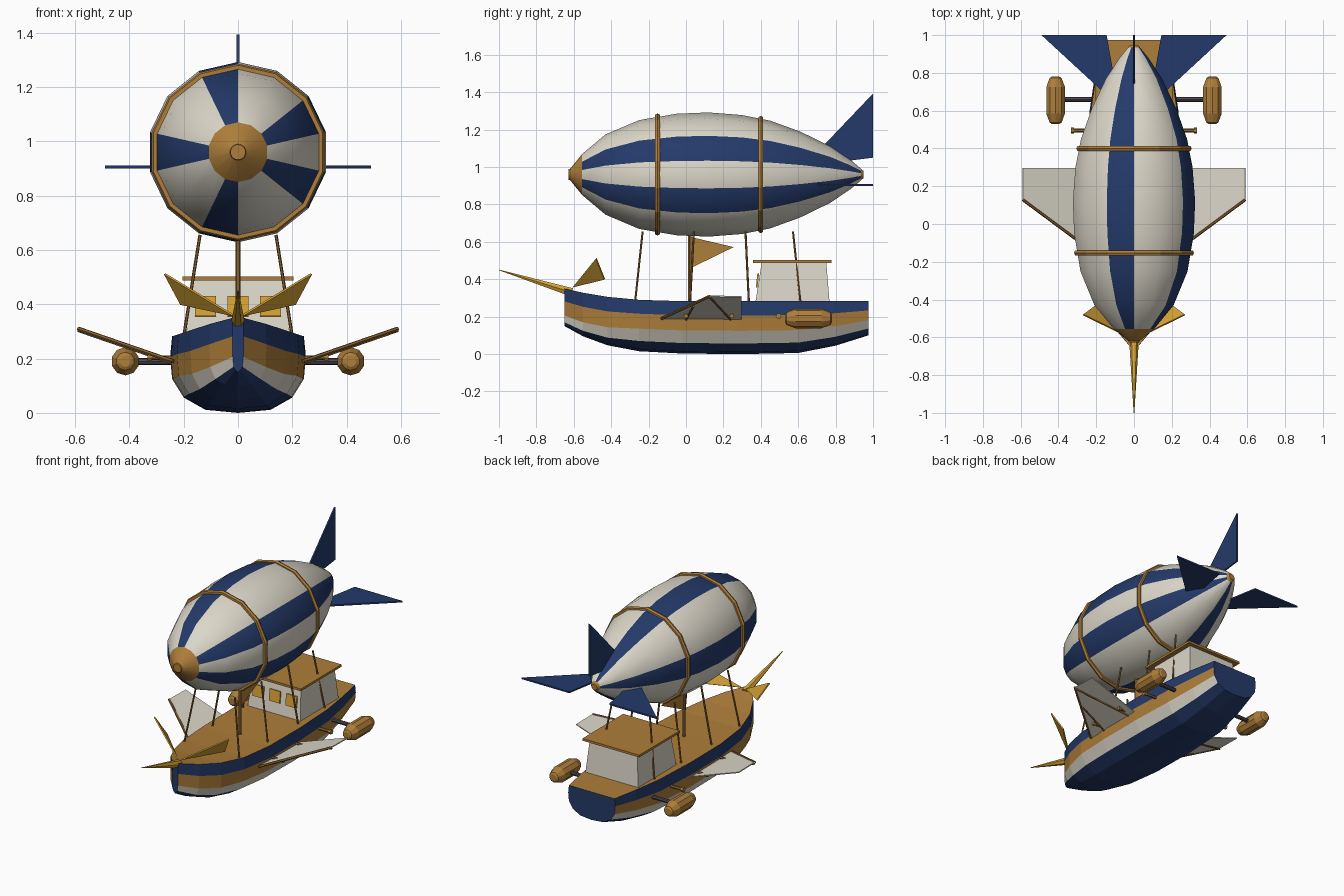
import bpy, bmesh, math
from mathutils import Vector

if "Cube" in bpy.data.objects:
    bpy.data.objects.remove(bpy.data.objects["Cube"])


def material(name, r, g, b):
    m = bpy.data.materials.new(name)
    lin = [((c / 255 + 0.055) / 1.055) ** 2.4 for c in (r, g, b)]
    m.diffuse_color = (*lin, 1)
    m.use_nodes = True
    m.node_tree.nodes["Principled BSDF"].inputs["Base Color"].default_value = m.diffuse_color
    return m


NAVY = material("navy", 36, 58, 106)
CREAM = material("cream", 220, 215, 201)
WOOD = material("warm wood", 174, 126, 58)
GOLD = material("bright gold", 216, 164, 54)
ROPE = material("rope brown", 140, 100, 50)
IRON = material("dark iron", 78, 72, 82)


def make(name, verts, faces, mats, index=None, smooth=False):
    bm = bmesh.new()
    vs = [bm.verts.new(v) for v in verts]
    for i, f in enumerate(faces):
        face = bm.faces.new([vs[k] for k in f])
        face.material_index = index[i] if index else 0
        face.smooth = smooth
    bmesh.ops.recalc_face_normals(bm, faces=bm.faces)
    me = bpy.data.meshes.new(name)
    bm.to_mesh(me)
    bm.free()
    for m in mats:
        me.materials.append(m)
    ob = bpy.data.objects.new(name, me)
    bpy.context.collection.objects.link(ob)
    if smooth:
        bpy.context.view_layer.objects.active = ob
        ob.select_set(True)
        bpy.ops.object.shade_smooth_by_angle(angle=math.radians(32))
        ob.select_set(False)
    return ob


def lathe(name, profile, n, mats, centre, rule=None, smooth=False, closed=False):
    """Revolve (y, radius) points about a y axis, first vertex at the top."""
    verts, faces, idx = [], [], []
    for y, r in profile:
        for k in range(n):
            a = math.pi / 2 + 2 * math.pi * k / n
            verts.append((centre[0] + r * math.cos(a), centre[1] + y, centre[2] + r * math.sin(a)))
    rows = len(profile)
    for i in range(rows if closed else rows - 1):
        j = (i + 1) % rows
        for k in range(n):
            k2 = (k + 1) % n
            faces.append((i * n + k, i * n + k2, j * n + k2, j * n + k))
            idx.append(rule(i, k) if rule else 0)
    if not closed:
        faces += [tuple(range(n)), tuple(range((rows - 1) * n, rows * n))]
        idx += [rule(0, 0), rule(rows - 2, 0)] if rule else [0, 0]
    return make(name, verts, faces, mats, idx, smooth)


def rod(name, a, b, r1, mat, r2=None, n=6):
    a, b = Vector(a), Vector(b)
    r2 = r1 if r2 is None else r2
    q = (b - a).to_track_quat('Z', 'Y')
    verts = []
    for p, r in ((a, r1), (b, r2)):
        for k in range(n):
            t = 2 * math.pi * k / n
            verts.append(p + q @ Vector((r * math.cos(t), r * math.sin(t), 0)))
    faces = [(k, (k + 1) % n, n + (k + 1) % n, n + k) for k in range(n)]
    faces += [tuple(range(n)), tuple(range(n, 2 * n))]
    return make(name, verts, faces, [mat])


def plate(name, pts, thick, mat):
    """Thin flat panel from an outline."""
    pts = [Vector(p) for p in pts]
    off = (pts[1] - pts[0]).cross(pts[2] - pts[0]).normalized() * thick / 2
    n = len(pts)
    faces = [(k, (k + 1) % n, n + (k + 1) % n, n + k) for k in range(n)]
    faces += [tuple(range(n)), tuple(range(n, 2 * n))]
    return make(name, [p + off for p in pts] + [p - off for p in pts], faces, [mat])


def frustum(name, lo, hi, mat):
    """Box with separate (x half, y0, y1, z) bottom and top."""
    verts = []
    for x, y0, y1, z in (lo, hi):
        verts += [(-x, y0, z), (x, y0, z), (x, y1, z), (-x, y1, z)]
    faces = [(0, 1, 2, 3), (4, 5, 6, 7)] + [(k, (k + 1) % 4, 4 + (k + 1) % 4, 4 + k) for k in range(4)]
    return make(name, verts, faces, [mat])


# balloon: 14 sided envelope with stripes, wooden nose and tail caps
AXIS = 0.96
envelope = [(-.62, .03), (-.555, .11), (-.43, .215), (-.25, .291), (-.05, .325), (.12, .332), (.3, .318),
            (.45, .288), (.61, .23), (.77, .152), (.88, .078), (.935, .032), (.948, .02)]
last = len(envelope) - 2
lathe("balloon", envelope, 14, [CREAM, NAVY, WOOD], (0, 0, AXIS),
      lambda i, k: 2 if i in (0, last) else (1 if k in (0, 3, 6, 9, 11) else 0), smooth=True)
lathe("nose_button", [(-.628, .028), (-.61, .032)], 14, [WOOD], (0, 0, AXIS))
for name, y, r in (("front_hoop", -.153, .312), ("rear_hoop", .4, .299)):
    lathe(name, [(-.013, r - .014), (-.013, r + .008), (0, r + .014), (.013, r + .008), (.013, r - .014)],
          14, [WOOD], (0, y, AXIS), closed=True)

# tail fins
plate("top_fin", [(0, .735, 1.115), (0, 1, 1.393), (0, 1, 1.05), (0, .76, 1.02)], .01, NAVY)
for s in (-1, 1):
    plate("side_fin", [(s * .165, .7, .905), (s * .49, 1, .905), (s * .145, 1, .905), (s * .1, .75, .905)], .01, NAVY)

# hull: stations (y, half width, sheer height, keel height), painted in bands
stations = [(-.65, .02, .35, .15), (-.55, .105, .328, .095), (-.42, .175, .306, .047), (-.25, .225, .29, .015),
            (-.02, .247, .283, .003), (.3, .25, .283, 0), (.6, .235, .283, .006), (.8, .205, .283, .045),
            (.975, .17, .283, .1)]
mid = [(.97, 1), (1, .73), (.97, .44), (.8, .2), (.48, .04)]
bow_heights = [1, .66, .28, .1, .04]
verts, faces, idx = [], [], []
for y, w, top, keel in stations:
    t = max(0, min(1, (-.25 - y) / .4))
    half = []
    for (fx, fz), bz in zip(mid, bow_heights):
        f = fz + (bz - fz) * t
        half.append((w * fx, y, keel + (top - keel) * f))
    verts += half + [(0, y, keel)] + [(-x, y, z) for x, y, z in reversed(half)]
n = 11
band = [0, 1, 2, 0, 0, 0, 0, 2, 1, 0, 1]  # last one is the deck
for i in range(len(stations) - 1):
    for k in range(n):
        k2 = (k + 1) % n
        faces.append((i * n + k, i * n + k2, (i + 1) * n + k2, (i + 1) * n + k))
        idx.append(band[k])
faces += [tuple(range(n)), tuple(range(len(verts) - n, len(verts)))]
idx += [0, 0]
make("hull", verts, faces, [NAVY, WOOD, CREAM], idx)

# cabin with roof and front windows
frustum("cabin", (.192, .37, .768, .27), (.172, .405, .75, .49), CREAM)
frustum("cabin_roof", (.205, .357, .777, .488), (.205, .357, .777, .503), WOOD)
for x in (-.12, 0, .12):
    plate("cabin_window", [(x - .039, .378, .356), (x + .039, .378, .356),
                           (x + .039, .386, .43), (x - .039, .386, .43)], .009, GOLD)

# bowsprit and winged figurehead
rod("bowsprit", (0, -.61, .33), (0, -1, .45), .026, GOLD, .002)
for s in (-1, 1):
    plate("figurehead_wing", [(s * .015, -.605, .358), (s * .27, -.48, .512), (s * .21, -.435, .4)], .008, GOLD)

# mast and pennant
rod("mast", (0, .02, .27), (0, .02, .65), .01, ROPE)
plate("pennant", [(0, .03, .625), (0, .255, .572), (0, .03, .462)], .006, WOOD)

for s in (-1, 1):
    # suspension ropes
    for y0, y1 in ((-.272, -.232), (.022, .042), (.336, .318), (.612, .572)):
        rod("rope", (s * .2, y0, .28), (s * .14, y1, .655), .006, ROPE)

    # canvas side sail with spars
    root, tip = (s * .24, -.13, .19), (s * .588, .128, .31)
    plate("side_sail", [root, tip, (s * .588, .296, .308), (s * .24, .296, .186)], .006, CREAM)
    rod("leading_spar", root, tip, .008, ROPE)
    rod("sail_strut", (s * .24, 0, .183), (s * .45, .04, .255), .006, ROPE)
    rod("sail_strut", (s * .24, .24, .183), (s * .588, .128, .303), .006, ROPE)

    # pegs along the hull side
    for y, r in ((0, .008), (.245, .008), (.495, .01)):
        rod("peg", (s * .22, y, .203), (s * .325, y, .203), r, ROPE)
        rod("peg_knob", (s * .318, y, .203), (s * .333, y, .203), r * 1.6, WOOD)

    # engine pod on its pylon
    pod = [(-.125, .02), (-.118, .032), (-.07, .05), (.07, .05), (.118, .032), (.125, .02)]
    lathe("engine_pod", [(y, r * 1.04) for y, r in pod], 10, [WOOD], (s * .415, .655, .19))
    rod("engine_pylon", (s * .2, .66, .19), (s * .39, .66, .19), .013, IRON, n=8)
